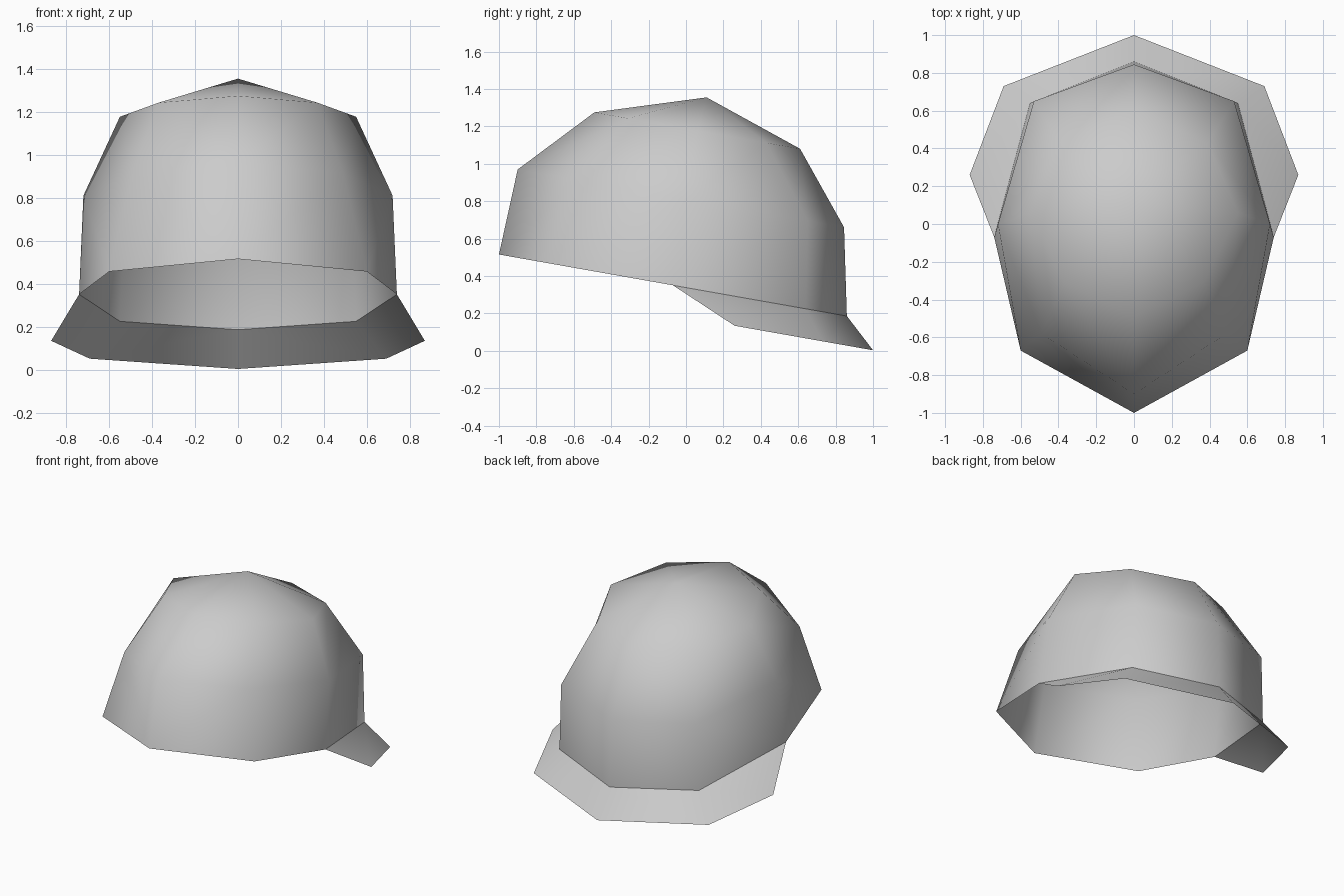
import bpy
import bmesh

default = bpy.data.objects.get("Cube")
if default:
    bpy.data.objects.remove(default, do_unlink=True)

TILT = 0.177  # every ring slopes down towards the brim

grey = bpy.data.materials.new("light_grey")
grey.use_nodes = True
grey.diffuse_color = (0.6, 0.6, 0.6, 1)
grey.node_tree.nodes["Principled BSDF"].inputs["Base Color"].default_value = (0.6, 0.6, 0.6, 1)


def ring(height, outline):
    """Half outline from front to back, laid on a tilted plane."""
    return [(x, y, height - TILT * y) for x, y in outline]


def shell(name, rings, apex=None):
    """Loft half rings from bottom to top, close at an apex, mirror in x."""
    bm = bmesh.new()
    rows = [[bm.verts.new(p) for p in r] for r in rings]
    for low, high in zip(rows, rows[1:]):
        for i in range(len(low) - 1):
            bm.faces.new((low[i], low[i + 1], high[i + 1], high[i]))
    if apex:
        tip = bm.verts.new(apex)
        for a, b in zip(rows[-1], rows[-1][1:]):
            bm.faces.new((a, b, tip))
    for f in bm.faces:
        f.smooth = True
    mesh = bpy.data.meshes.new(name)
    bm.to_mesh(mesh)
    bm.free()
    mesh.materials.append(grey)
    obj = bpy.data.objects.new(name, mesh)
    bpy.context.collection.objects.link(obj)
    mirror = obj.modifiers.new("mirror", 'MIRROR')
    mirror.use_clip = True
    return obj


# Open eight-sided crown
rim = ring(0.338, [(0, -1), (0.6, -0.67), (0.74, -0.07), (0.55, 0.64), (0, 0.86)])
wall = ring(0.81, [(0, -0.9), (0.49, -0.58), (0.72, 0), (0.53, 0.65), (0, 0.845)])
crown = ring(1.188, [(0, -0.49), (0.37, -0.31), (0.55, 0.06), (0.39, 0.43), (0, 0.61)])
shell("crown", [rim, wall, crown], apex=(0, 0.11, 1.355))

# Thin brim flaring from the rear half of the rim
brim_edge = ring(0.18, [(0.87, 0.26), (0.69, 0.73), (0, 1)])
shell("brim", [brim_edge, rim[2:]])
